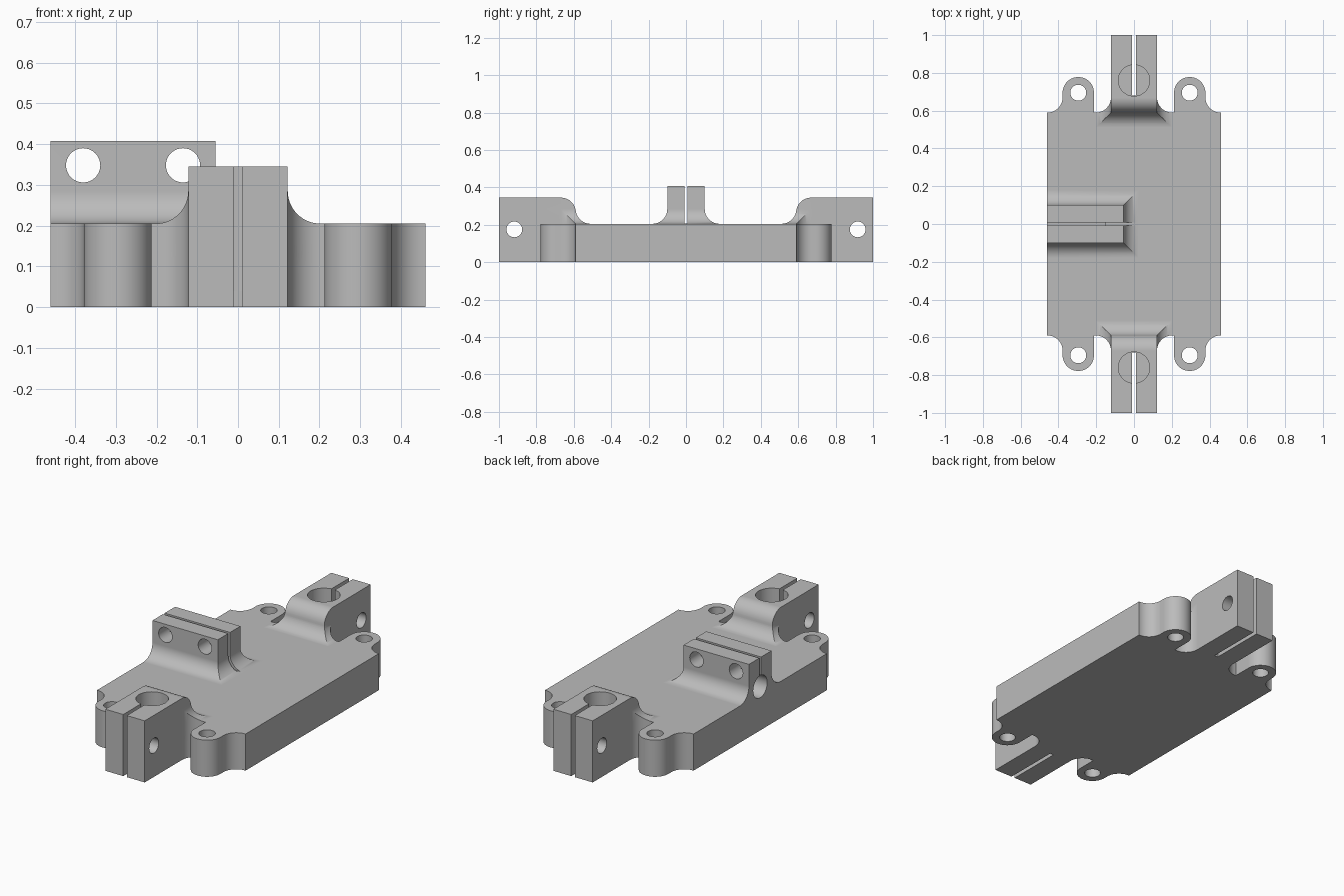
import bpy, bmesh, math

cube = bpy.data.objects.get("Cube")
if cube:
    bpy.data.objects.remove(cube, do_unlink=True)

grey = bpy.data.materials.new("plain_grey")
grey.use_nodes = True
colour = (0.5, 0.5, 0.5, 1)
grey.diffuse_color = colour
grey.node_tree.nodes["Principled BSDF"].inputs["Base Color"].default_value = colour

TOP = 0.205        # plate thickness
R = 0.08           # common fillet radius
FZ = TOP + R       # height of fillet centres


def arc(cx, cy, r, start, end, steps=14):
    angles = [math.radians(start + (end - start) * i / steps) for i in range(steps + 1)]
    return [(cx + r * math.cos(a), cy + r * math.sin(a)) for a in angles]


def prism(name, points, axis, low, high):
    """Extrude a 2D profile along an axis."""
    place = {"X": lambda u, v, t: (t, u, v),
             "Y": lambda u, v, t: (u, t, v),
             "Z": lambda u, v, t: (u, v, t)}[axis]
    bm = bmesh.new()
    ends = [[bm.verts.new(place(u, v, t)) for u, v in points] for t in (low, high)]
    bm.faces.new(ends[0])
    bm.faces.new(ends[1])
    n = len(points)
    for i in range(n):
        j = (i + 1) % n
        bm.faces.new((ends[0][i], ends[0][j], ends[1][j], ends[1][i]))
    bmesh.ops.recalc_face_normals(bm, faces=bm.faces)
    mesh = bpy.data.meshes.new(name)
    bm.to_mesh(mesh)
    bm.free()
    mesh.materials.append(grey)
    ob = bpy.data.objects.new(name, mesh)
    bpy.context.collection.objects.link(ob)
    return ob


def rect(u0, u1, v0, v1):
    return [(u0, v0), (u1, v0), (u1, v1), (u0, v1)]


def hole(axis, u, v, r, low, high):
    return prism("hole_cutter", arc(u, v, r, 0, 360, 40)[:-1], axis, low, high)


def combine(target, other, operation):
    mod = target.modifiers.new("combine", "BOOLEAN")
    mod.operation, mod.solver, mod.object = operation, "EXACT", other
    bpy.context.view_layer.objects.active = target
    bpy.ops.object.modifier_apply(modifier=mod.name)
    bpy.data.objects.remove(other, do_unlink=True)


def flared(half, height):
    """Symmetric upright profile with a concave flare at its foot."""
    side = [(half + R, 0.1)] + arc(half + R, FZ, R, -90, -180) + [(half, height)]
    return side + [(-u, v) for u, v in reversed(side)]


# Plate outline with four ears and two end tongues
quarter = [(0.46, 0.59)] + arc(0.458, 0.67, R, -90, -180)
quarter += arc(0.295, 0.695, 0.083, 0, 180, 24) + [(0.212, 0.59)]
quarter += arc(0.202, 0.67, R, -90, -180) + [(0.122, 1.0)]
half = quarter + [(-x, y) for x, y in reversed(quarter)]
outline = half + [(-x, -y) for x, y in half]
body = prism("clamp_base", outline, "Z", 0, TOP)

# End bosses: flared cross-section trimmed by an S-shaped side profile
tilt = math.degrees(math.asin(0.02 / (2 * R)))
reach = 2 * R * math.cos(math.radians(tilt))
boss_side = [(0.51, 0.1)] + arc(0.51, FZ, R, -90, -tilt)
boss_side += arc(0.51 + reach, 0.265, R, 180 - tilt, 90)[1:] + [(1.1, 0.345), (1.1, 0.1)]
for s in (1, -1):
    boss = prism("end_boss", flared(0.122, 0.5), "Y", s * 0.4, s * 1.2)
    combine(boss, prism("boss_profile", [(s * y, z) for y, z in boss_side], "X", -0.4, 0.4), "INTERSECT")
    combine(boss, prism("boss_trim", outline, "Z", 0, 0.6), "INTERSECT")
    combine(body, boss, "UNION")

# Side clamp block, flared on three sides
clamp = prism("side_clamp", flared(0.1, 0.408), "X", -0.46, 0.2)
clamp_side = [(-0.6, 0.05), (0.025, 0.05)] + arc(0.025, FZ, R, -90, -180) + [(-0.055, 0.5), (-0.6, 0.5)]
combine(clamp, prism("clamp_profile", clamp_side, "Y", -0.4, 0.4), "INTERSECT")
combine(body, clamp, "UNION")

# Side clamp slot, blind rod bore and bolt holes
cutters = [prism("slot_cutter", rect(-0.008, 0.008, TOP + 0.001, 0.5), "X", -0.6, 0.05),
           hole("X", 0, 0.245, 0.062, -0.6, -0.15)]
cutters += [hole("Y", x, 0.348, 0.042, -0.3, 0.3) for x in (-0.38, -0.135)]

# End boss bores, slots, bolt holes and ear holes
for s in (1, -1):
    cutters.append(hole("Z", 0, s * 0.76, 0.083, 0.04, 0.5))
    cutters.append(prism("slot_cutter", rect(-0.011, 0.011, -0.1, 0.5), "Y", s * 0.68, s * 1.1))
    cutters.append(hole("X", s * 0.918, 0.175, 0.042, -0.3, 0.3))
    cutters += [hole("Z", x, s * 0.695, 0.042, -0.1, 0.3) for x in (-0.295, 0.295)]
for cutter in cutters:
    combine(body, cutter, "DIFFERENCE")

# Smooth fillets while keeping flats and edges crisp
bpy.ops.object.select_all(action="DESELECT")
body.select_set(True)
bpy.context.view_layer.objects.active = body
bpy.ops.object.shade_smooth_by_angle(angle=math.radians(25))
weighted = body.modifiers.new("weighted_normals", "WEIGHTED_NORMAL")
weighted.keep_sharp = True
